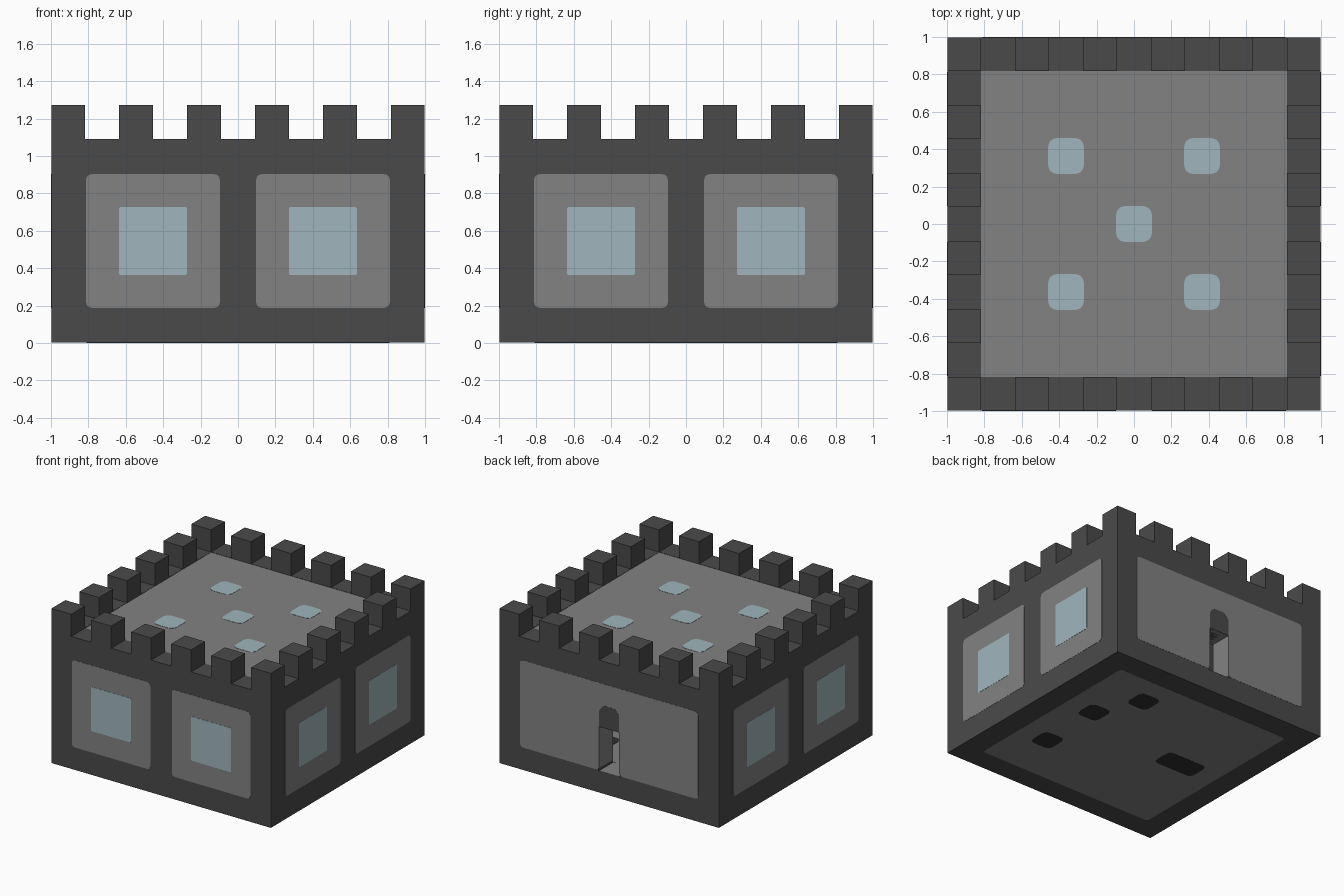
import bpy
import bmesh
from math import pi, sin, cos
from mathutils import Matrix, Vector

cube = bpy.data.objects.get("Cube")
if cube:
    bpy.data.objects.remove(cube, do_unlink=True)

U = 1 / 11            # building module
E = 0.997             # outer half width of the masonry
IN = 9 * U            # inner half width
FLOOR, TOP = 2 * U, 12 * U
MID = 6 * U           # panel centre height


def material(name, srgb):
    lin = [((c / 255 + 0.055) / 1.055) ** 2.4 for c in srgb] + [1]
    m = bpy.data.materials.new(name)
    m.use_nodes = True
    m.diffuse_color = lin
    bsdf = m.node_tree.nodes["Principled BSDF"]
    bsdf.inputs["Base Color"].default_value = lin
    bsdf.inputs["Roughness"].default_value = 0.9
    return m


DARK = material("dark stone", (74, 74, 74))
GREY = material("grey panel", (130, 130, 130))
GLASS = material("pale blue glass", (160, 182, 188))
BLACK = material("black inlay", (48, 48, 48))


def rounded(corners, r, steps=4):
    """Round every convex corner of a counter-clockwise outline."""
    pts = [Vector(c) for c in corners]
    out = []
    for i, p in enumerate(pts):
        a = (pts[i - 1] - p).normalized()
        b = (pts[(i + 1) % len(pts)] - p).normalized()
        if r == 0 or a.x * b.y - a.y * b.x > 0:
            out.append(p)
            continue
        centre = p + (a + b) * r
        for k in range(steps + 1):
            t = k / steps * pi / 2
            out.append(centre - b * r * cos(t) - a * r * sin(t))
    return out


def rect(x0, x1, y0, y1):
    return [(x0, y0), (x1, y0), (x1, y1), (x0, y1)]


def square(x, y, w, h=None):
    h = h or w
    return rect(x - w / 2, x + w / 2, y - h / 2, y + h / 2)


def slab(name, outlines, lo, hi, mat, r=0.0, frame=Matrix()):
    """Extrude flat outlines from lo to hi along the frame's local z."""
    bm = bmesh.new()
    for outline in outlines:
        pts = rounded(outline, r)
        low = [bm.verts.new((p.x, p.y, lo)) for p in pts]
        high = [bm.verts.new((p.x, p.y, hi)) for p in pts]
        bm.faces.new(high)
        bm.faces.new(low[::-1])
        for i in range(len(pts)):
            bm.faces.new((low[i - 1], low[i], high[i], high[i - 1]))
    bm.transform(frame)
    bmesh.ops.recalc_face_normals(bm, faces=bm.faces)
    mesh = bpy.data.meshes.new(name)
    bm.to_mesh(mesh)
    bm.free()
    mesh.materials.append(mat)
    obj = bpy.data.objects.new(name, mesh)
    bpy.context.scene.collection.objects.link(obj)
    return obj


def notched(x0, x1, y0, y1, half, top):
    """Rectangle with a doorway cut into its lower edge."""
    return [(x0, y0), (-half, y0), (-half, top), (half, top),
            (half, y0), (x1, y0), (x1, y1), (x0, y1)]


# Walls: each turn gives one side, overlapping at corners like a pinwheel
upright = Matrix.Rotation(pi / 2, 4, "X")
for i, side in enumerate(("front", "right", "back", "left")):
    frame = Matrix.Rotation(i * pi / 2, 4, "Z") @ upright
    if side == "back":
        slab("back_wall", [notched(-E, IN, FLOOR - 0.004, TOP, U + 0.006, MID + 0.006)],
             IN, E, DARK, frame=frame)
        slab("back_panel", [notched(-0.81, 0.81, 0.187, 0.905, U, MID)],
             IN - 0.002, E + 0.0015, GREY, 0.03, frame)
        # Rounded door head above the opening
        slab("door_head", [[(-U, MID), (U, MID), (U, 7.5 * U), (0.05, 8 * U),
                            (-0.05, 8 * U), (-U, 7.5 * U)]],
             IN - 0.004, 1, DARK, frame=frame)
    else:
        slab(side + "_wall", [rect(-E, IN, FLOOR - 0.004, TOP)], IN, E, DARK, frame=frame)
        centres = (-5 * U, 5 * U)
        slab(side + "_panels", [square(c, MID, 0.715) for c in centres],
             IN - 0.002, E + 0.0015, GREY, 0.03, frame)
        slab(side + "_windows", [square(c, MID, 4 * U) for c in centres],
             IN - 0.004, 1, GLASS, 0.01, frame)
    # Battlements: corner block plus four more along each side
    blocks = [rect(max(-E, (k - 11) * U), (k - 9) * U, TOP, 14 * U)
              for k in range(0, 20, 4)]
    slab(side + "_battlements", blocks, IN, E, DARK, frame=frame)

# Floor with its inset panel, threshold and dark inlays
slab("floor_base", [square(0, 0, 2 * E)], 0.003, FLOOR - 0.004, DARK)
slab("floor_panel", [square(0, 0, 1.62)], 0.0015, FLOOR, GREY, 0.03)
slab("door_threshold", [rect(-U, U, 0.8, E)], FLOOR - 0.01, FLOOR - 0.001, GREY)
slab("floor_inlays",
     [square(6 * U, 2 * U, 0.19), square(4 * U, 6 * U, 0.19),
      square(6 * U, -4 * U, 0.19), square(-5 * U, 0, 4 * U, 0.19)],
     0, FLOOR + 0.002, BLACK, 0.045)

# Roof with five skylights
slab("roof", [square(0, 0, 2 * IN)], 10 * U, TOP - 0.002, GREY)
spots = [(0, 0)] + [(x * 4 * U, y * 4 * U) for x in (-1, 1) for y in (-1, 1)]
slab("skylights", [square(x, y, 0.19) for x, y in spots],
     10 * U - 0.002, TOP, GLASS, 0.045)
